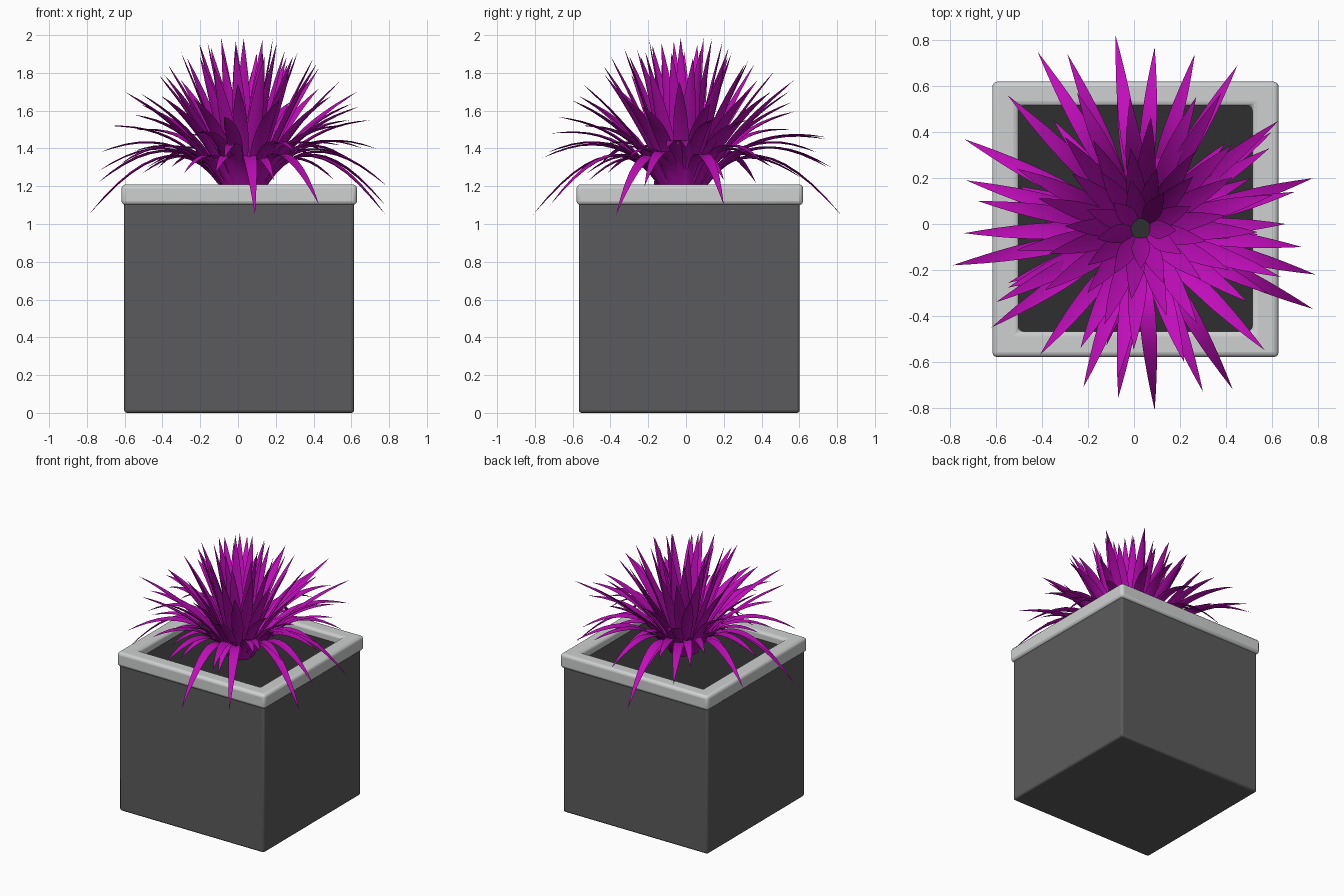
import bpy, bmesh, math, random
from mathutils import Vector

if "Cube" in bpy.data.objects:
    bpy.data.objects.remove(bpy.data.objects["Cube"])

random.seed(4)


def material(name, rgb):
    m = bpy.data.materials.new(name)
    m.diffuse_color = (*rgb, 1)
    m.use_nodes = True
    m.node_tree.nodes["Principled BSDF"].inputs["Base Color"].default_value = m.diffuse_color
    return m


POT = material("charcoal", (0.105, 0.105, 0.11))
RIM = material("pale grey", (0.62, 0.64, 0.63))
SOIL = material("dark soil", (0.028, 0.028, 0.028))
LEAF = material("magenta", (0.54, 0.004, 0.50))


def finish(bm, name, mat, bevel=0.0, angle=40):
    bmesh.ops.recalc_face_normals(bm, faces=bm.faces)
    me = bpy.data.meshes.new(name)
    bm.to_mesh(me)
    bm.free()
    me.materials.append(mat)
    ob = bpy.data.objects.new(name, me)
    bpy.context.collection.objects.link(ob)
    if bevel:
        mod = ob.modifiers.new("bevel", 'BEVEL')
        mod.width, mod.segments = bevel, 3
    bpy.context.view_layer.objects.active = ob
    ob.select_set(True)
    bpy.ops.object.shade_smooth_by_angle(angle=math.radians(angle))
    ob.select_set(False)
    return ob


def box(name, x0, x1, y0, y1, z0, z1, mat, bevel=0.0):
    bm = bmesh.new()
    bmesh.ops.create_cube(bm, size=1)
    for v in bm.verts:
        v.co = ((x0, x1)[v.co.x > 0], (y0, y1)[v.co.y > 0], (z0, z1)[v.co.z > 0])
    return finish(bm, name, mat, bevel)


# planter body and soil
box("planter_body", -0.603, 0.615, -0.567, 0.602, 0.0, 1.12, POT, 0.015)
box("soil", -0.515, 0.525, -0.48, 0.525, 1.10, 1.15, SOIL)

# square rim: four corner loops joined into a closed frame
bm = bmesh.new()
outer, inner = (-0.617, 0.63, -0.58, 0.62), (-0.503, 0.515, -0.468, 0.515)
loops = []
for (x0, x1, y0, y1), z in ((outer, 1.10), (outer, 1.21), (inner, 1.21), (inner, 1.10)):
    loops.append([bm.verts.new((x, y, z)) for x, y in ((x0, y0), (x1, y0), (x1, y1), (x0, y1))])
for i in range(4):
    a, b = loops[i], loops[(i + 1) % 4]
    for j in range(4):
        k = (j + 1) % 4
        bm.faces.new((a[j], a[k], b[k], b[j]))
finish(bm, "planter_rim", RIM, 0.022)

# leaves: arched, pointed, slightly channelled blades
CENTRE = Vector((0.03, -0.02, 1.14))
STEPS = 12


def leaf(bm, tip, width, arch):
    tip = Vector(tip)
    out = Vector((tip.x - CENTRE.x, tip.y - CENTRE.y, 0))
    reach = out.length
    out.normalize()
    side = Vector((-out.y, out.x, 0))
    p0 = CENTRE + out * (0.03 + 0.07 * reach)
    p1 = CENTRE + out * reach * 0.42
    p1.z = arch
    rows = []
    for i in range(STEPS):
        t = i / STEPS
        p = p0 * (1 - t) ** 2 + p1 * 2 * t * (1 - t) + tip * t * t
        tangent = ((p1 - p0) * (1 - t) + (tip - p1) * t).normalized()
        up = tangent.cross(side).normalized()
        w = width * 0.5 * (0.55 + 0.9 * t if t < 0.5 else (1 - ((t - 0.5) * 2) ** 1.9))
        rows.append([bm.verts.new(q) for q in (
            p + side * w + up * w * 0.2, p + up * 0.002,
            p - side * w + up * w * 0.2, p - up * 0.004)])
    end = bm.verts.new(tip)
    for a, b in zip(rows, rows[1:]):
        for j in range(4):
            k = (j + 1) % 4
            bm.faces.new((a[j], a[k], b[k], b[j]))
    for j in range(4):
        bm.faces.new((rows[-1][j], rows[-1][(j + 1) % 4], end))
    bm.faces.new(rows[0])


def arch_height(z):
    return 1.62 - 0.2 * (z - 1.05)


# outer leaves, by tip position
OUTER = [
    (-.08, .82, 1.05), (.09, .77, 1.30), (.265, .74, 1.45), (.45, .69, 1.38),
    (.38, .57, 1.76), (.63, .45, 1.70), (.59, .33, 1.55), (.78, .20, 1.10),
    (.70, .14, 1.55), (.66, .00, 1.40), (.73, -.10, 1.40), (.79, -.22, 1.20),
    (.78, -.37, 1.05), (.57, -.55, 1.52), (.43, -.72, 1.10), (.30, -.73, 1.38),
    (.09, -.81, 1.05), (-.07, -.76, 1.35), (-.22, -.71, 1.48), (-.41, -.57, 1.68),
    (-.62, -.45, 1.32), (-.60, -.34, 1.70), (-.79, -.18, 1.05), (-.74, -.04, 1.28),
    (-.73, .19, 1.38), (-.74, .37, 1.22), (-.55, .56, 1.50), (-.42, .75, 1.30),
    (-.29, .74, 1.46), (.60, .40, 1.33), (-.68, .10, 1.52),
]
bm = bmesh.new()
for tip in OUTER:
    leaf(bm, tip, 0.072, arch_height(tip[2]))
finish(bm, "outer_leaves", LEAF, angle=50)

# inner leaves spiral from upright to leaning
bm = bmesh.new()
N = 50
for i in range(N):
    f = (i + 0.5) / N
    a = i * 2.39996 + random.uniform(-0.1, 0.1)
    r = 0.15 + 0.52 * f
    z = 1.995 - 0.5 * (r / 0.72) ** 2.6 - random.uniform(0, 0.06) * (i > 3)
    leaf(bm, (CENTRE.x + r * math.cos(a), CENTRE.y + r * math.sin(a), z),
         0.082, arch_height(z))
finish(bm, "inner_leaves", LEAF, angle=50)

# short low leaves filling the base
bm = bmesh.new()
for i in range(14):
    a = i * math.tau / 14 + random.uniform(-0.12, 0.12)
    r = random.uniform(0.5, 0.64)
    leaf(bm, (CENTRE.x + r * math.cos(a), CENTRE.y + r * math.sin(a),
              random.uniform(1.22, 1.42)), 0.066, 1.5)
finish(bm, "low_leaves", LEAF, angle=50)
